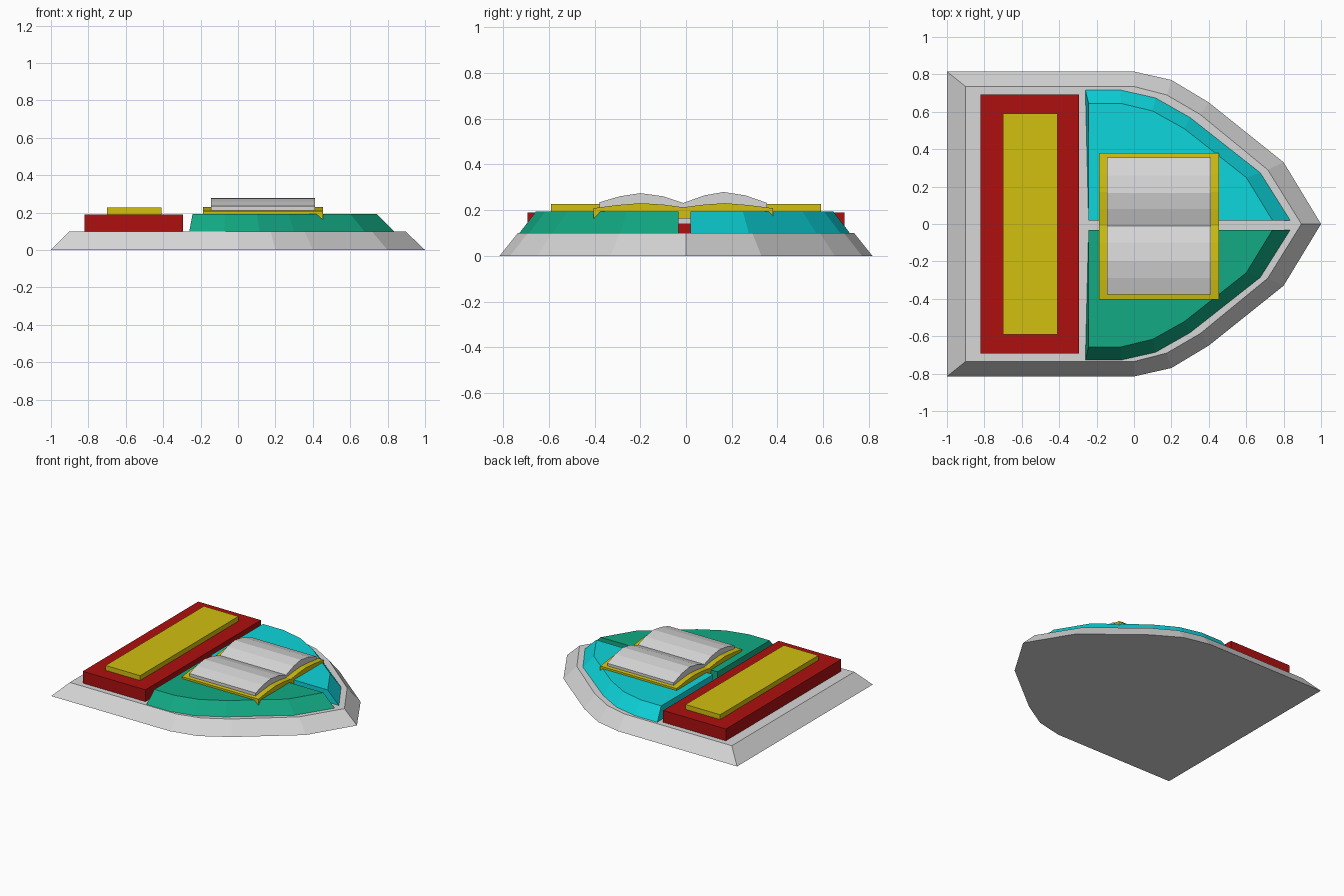
import bpy
import bmesh

cube = bpy.data.objects.get("Cube")
if cube:
    bpy.data.objects.remove(cube, do_unlink=True)


def material(name, r, g, b):
    mat = bpy.data.materials.new(name)
    mat.use_nodes = True
    mat.diffuse_color = (r, g, b, 1)
    mat.node_tree.nodes["Principled BSDF"].inputs["Base Color"].default_value = (r, g, b, 1)
    return mat


grey = material("light grey", 0.68, 0.68, 0.68)
red = material("deep red", 0.42, 0.005, 0.005)
yellow = material("mustard yellow", 0.64, 0.53, 0.005)
cyan = material("bright cyan", 0.004, 0.67, 0.71)
green = material("sea green", 0.006, 0.4, 0.23)


def loft(name, lower, upper, mat):
    """Solid joining two matching loops of 3D points."""
    bm = bmesh.new()
    a = [bm.verts.new(p) for p in lower]
    b = [bm.verts.new(p) for p in upper]
    bm.faces.new(a)
    bm.faces.new(b)
    for i in range(len(a)):
        j = (i + 1) % len(a)
        bm.faces.new((a[i], a[j], b[j], b[i]))
    bmesh.ops.recalc_face_normals(bm, faces=bm.faces)
    mesh = bpy.data.meshes.new(name)
    bm.to_mesh(mesh)
    bm.free()
    mesh.materials.append(mat)
    obj = bpy.data.objects.new(name, mesh)
    bpy.context.collection.objects.link(obj)
    return obj


def at_height(points, z):
    return [(x, y, z) for x, y in points]


def block(name, x0, x1, half_y, z0, z1, mat):
    outline = [(x0, -half_y), (x1, -half_y), (x1, half_y), (x0, half_y)]
    return loft(name, at_height(outline, z0), at_height(outline, z1), mat)


def wave_slab(name, x0, x1, floor, profile, mat):
    """Extrude a wavy (y, z) top line along x down to a flat floor."""
    loop = profile + [(profile[-1][0], floor), (profile[0][0], floor)]
    return loft(name, [(x0, y, z) for y, z in loop], [(x1, y, z) for y, z in loop], mat)


def both_sides(half):
    return half + [(x, -y) for x, y in reversed(half) if y > 0]


# Shield base with bevelled rim
rim = [(-1, 0.815), (0, 0.815), (0.2, 0.77), (0.4, 0.65), (0.8, 0.33), (1, 0)]
face = [(-0.9, 0.735), (0, 0.735), (0.175, 0.69), (0.355, 0.585), (0.715, 0.29), (0.895, 0)]
loft("shield_base", at_height(both_sides(rim), 0), at_height(both_sides(face), 0.1), grey)

# Header bar and its raised plate
block("header_bar", -0.82, -0.293, 0.693, 0.1, 0.19, red)
block("header_plate", -0.7, -0.41, 0.59, 0.19, 0.227, yellow)

# Two curved quarter panels
foot = [(-0.26, 0.722), (-0.072, 0.722), (0.115, 0.68), (0.3, 0.575), (0.675, 0.28), (0.835, 0.026), (-0.243, 0.026)]
crown = [(-0.243, 0.651), (-0.07, 0.651), (0.1, 0.61), (0.27, 0.515), (0.6, 0.255), (0.74, 0.026), (-0.243, 0.026)]
for name, side, mat in (("left_panel", 1, cyan), ("right_panel", -1, green)):
    lower, upper = ([(x, y * side - 0.006, z) for x, y, z in at_height(pts, h)]
                    for pts, h in ((foot, 0.1), (crown, 0.193)))
    loft(name, lower, upper, mat)

# Open book: cover and pages share a two-hump wave
cover_wave = [(-0.404, 0.208), (-0.3, 0.222), (-0.2, 0.23), (-0.1, 0.224), (-0.012, 0.212),
              (0.08, 0.224), (0.17, 0.23), (0.27, 0.222), (0.38, 0.208)]
page_wave = [(-0.378, 0.234), (-0.29, 0.26), (-0.2, 0.274), (-0.1, 0.26), (-0.012, 0.231),
             (0.08, 0.264), (0.165, 0.279), (0.26, 0.264), (0.355, 0.231)]
wave_slab("book_cover", -0.187, 0.455, 0.162, cover_wave, yellow)
wave_slab("book_pages", -0.145, 0.413, 0.138, page_wave, grey)
